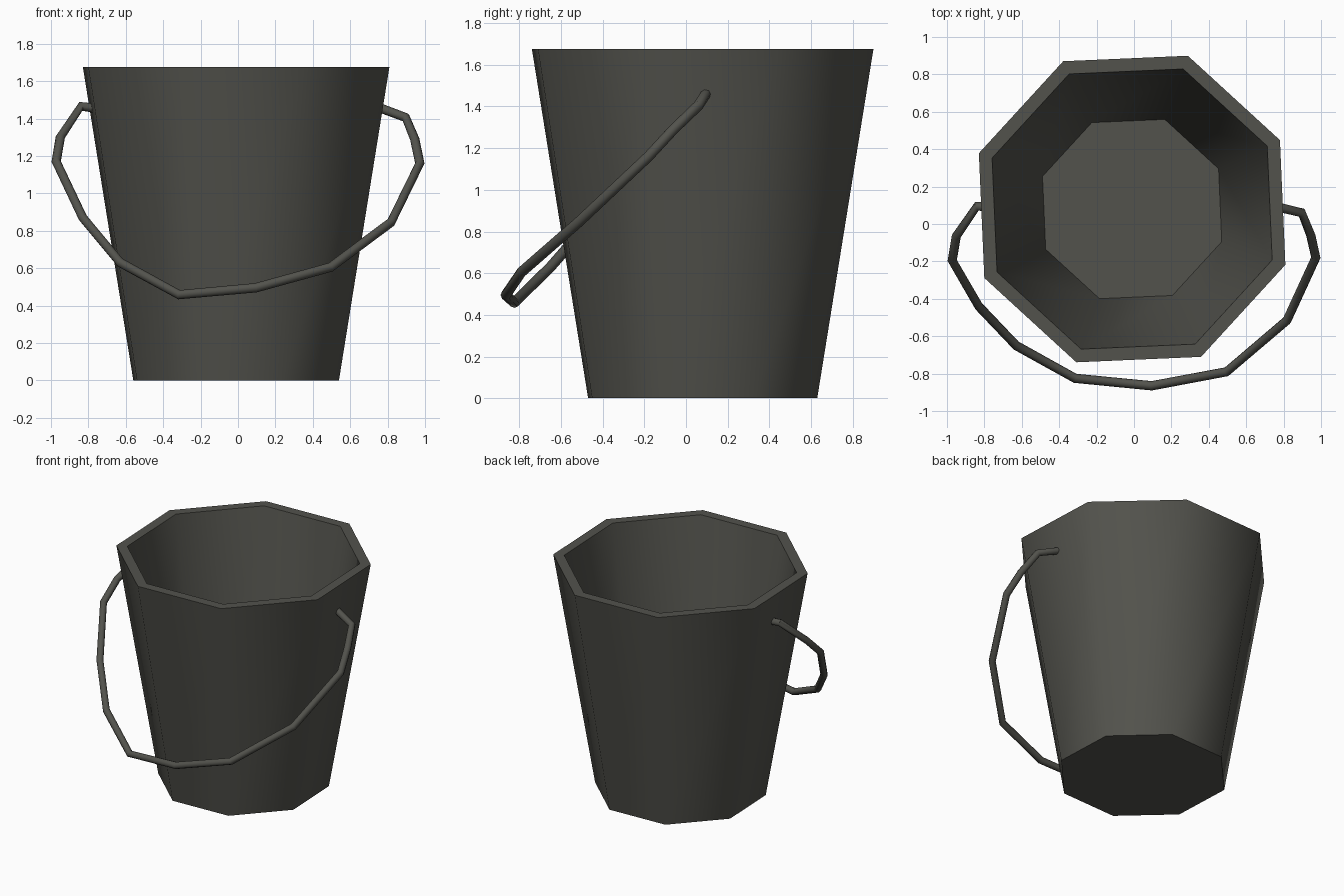
import bpy, bmesh, math

if "Cube" in bpy.data.objects:
    bpy.data.objects.remove(bpy.data.objects["Cube"])

# Single dark metal colour
metal = bpy.data.materials.new("dark_grey_metal")
metal.diffuse_color = (0.085, 0.085, 0.073, 1)
metal.use_nodes = True
metal.node_tree.nodes["Principled BSDF"].inputs["Base Color"].default_value = metal.diffuse_color

SIDES = 8
CX, CY = -0.01, 0.08
START = math.radians(25)


def finish(obj, angle):
    bpy.ops.object.select_all(action='DESELECT')
    obj.select_set(True)
    bpy.context.view_layer.objects.active = obj
    bpy.ops.object.shade_smooth_by_angle(angle=math.radians(angle))


# Bucket: octagonal rings from outer base, over the rim, to the inner floor
bm = bmesh.new()
rings = []
for r, z in [(0.585, 0), (0.872, 1.675), (0.797, 1.675), (0.51, 0.05)]:
    rings.append([bm.verts.new((CX + r * math.cos(START + i * math.tau / SIDES),
                                CY + r * math.sin(START + i * math.tau / SIDES), z))
                  for i in range(SIDES)])
for a, b in zip(rings, rings[1:]):
    for i in range(SIDES):
        j = (i + 1) % SIDES
        bm.faces.new((a[i], a[j], b[j], b[i]))
bm.faces.new(rings[0][::-1])
bm.faces.new(rings[-1])
mesh = bpy.data.meshes.new("bucket_body")
bm.to_mesh(mesh)
bm.free()
mesh.materials.append(metal)
bucket = bpy.data.objects.new("bucket_body", mesh)
bpy.context.collection.objects.link(bucket)
finish(bucket, 60)

# Handle: bent wire hanging down in front, ends set into the walls
path = [(-0.765, 0.09, 1.455), (-0.84, 0.095, 1.465), (-0.95, -0.065, 1.30),
        (-0.972, -0.195, 1.17), (-0.83, -0.44, 0.87), (-0.63, -0.65, 0.63),
        (-0.315, -0.825, 0.458), (0.095, -0.865, 0.495), (0.495, -0.79, 0.605),
        (0.818, -0.515, 0.845), (0.972, -0.18, 1.16), (0.945, -0.06, 1.29),
        (0.897, 0.06, 1.405), (0.75, 0.095, 1.46)]
curve = bpy.data.curves.new("handle", 'CURVE')
curve.dimensions = '3D'
curve.bevel_depth = 0.025
curve.bevel_resolution = 2
curve.use_fill_caps = True
spline = curve.splines.new('POLY')
spline.points.add(len(path) - 1)
for p, co in zip(spline.points, path):
    p.co = (*co, 1)
curve.materials.append(metal)
handle = bpy.data.objects.new("handle", curve)
bpy.context.collection.objects.link(handle)
bpy.ops.object.select_all(action='DESELECT')
handle.select_set(True)
bpy.context.view_layer.objects.active = handle
bpy.ops.object.convert(target='MESH')
finish(bpy.context.view_layer.objects.active, 60)
